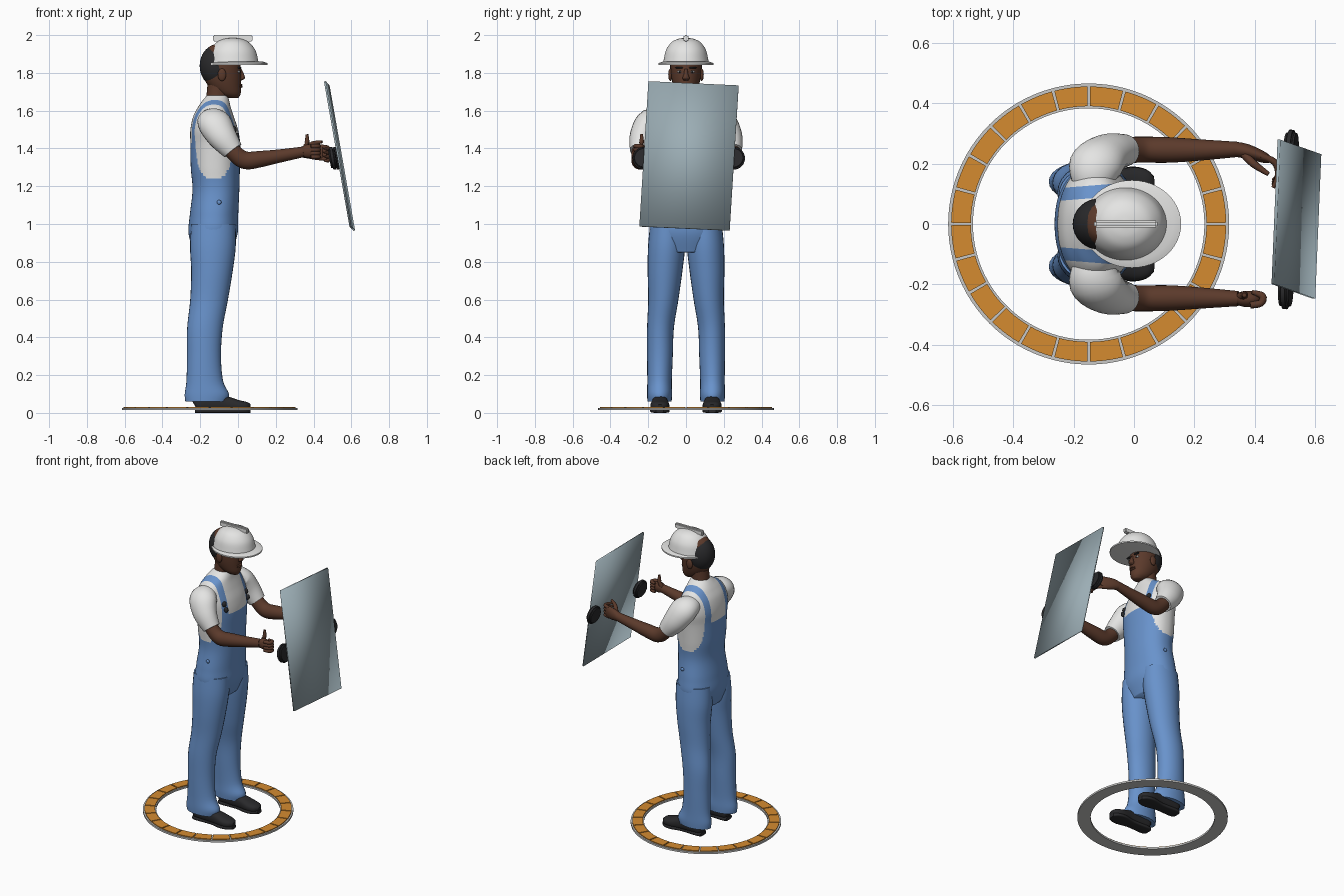
import bpy, bmesh, math
from mathutils import Vector, Matrix

if "Cube" in bpy.data.objects:
    bpy.data.objects.remove(bpy.data.objects["Cube"])


def material(name, rgb):
    m = bpy.data.materials.new(name)
    m.use_nodes = True
    m.diffuse_color = (*rgb, 1)
    m.node_tree.nodes["Principled BSDF"].inputs["Base Color"].default_value = (*rgb, 1)
    return m


BLUE = material("denim blue", (.14, .29, .6))
WHITE = material("soft white", (.78, .78, .77))
SKIN = material("brown skin", (.105, .042, .024))
BLACK = material("near black", (.022, .022, .024))
ORANGE = material("tile orange", (.66, .26, .03))
GREY = material("light grey", (.58, .58, .57))
GLASS = material("panel blue grey", (.33, .42, .46))
X, Y, Z = Vector((1, 0, 0)), Vector((0, 1, 0)), Vector((0, 0, 1))


def finish(name, bm, *mats, angle=40):
    bmesh.ops.recalc_face_normals(bm, faces=bm.faces[:])
    me = bpy.data.meshes.new(name)
    bm.to_mesh(me)
    bm.free()
    ob = bpy.data.objects.new(name, me)
    bpy.context.collection.objects.link(ob)
    for m in mats:
        me.materials.append(m)
    bpy.ops.object.select_all(action='DESELECT')
    ob.select_set(True)
    bpy.context.view_layer.objects.active = ob
    bpy.ops.object.shade_smooth_by_angle(angle=math.radians(angle))
    return ob


def spline(rows, steps):
    """Catmull-Rom interpolation of rows of numbers."""
    out = []
    for i in range(len(rows) - 1):
        a, b, c, d = (rows[max(0, min(len(rows) - 1, i + k))] for k in (-1, 0, 1, 2))
        for s in range(steps):
            t = s / steps
            out.append([.5 * (2 * q + (r - p) * t + (2 * p - 5 * q + 4 * r - w) * t * t
                        + (3 * q - p - 3 * r + w) * t ** 3) for p, q, r, w in zip(a, b, c, d)])
    return out + [list(rows[-1])]


def loft(rows, ref=Y, level=False, steps=5, segs=28, power=1.0):
    """Rows are x, y, z, radius along ref, radius across."""
    bm = bmesh.new()
    rows = spline(rows, steps)
    pts = [Vector(r[:3]) for r in rows]
    rings = []
    for i, r in enumerate(rows):
        t = Z if level else (pts[min(i + 1, len(pts) - 1)] - pts[max(i - 1, 0)]).normalized()
        u = (ref - t * ref.dot(t)).normalized()
        v = t.cross(u)
        ring = []
        for k in range(segs):
            a = math.tau * k / segs
            c, s = (math.copysign(abs(f) ** power, f) for f in (math.cos(a), math.sin(a)))
            ring.append(bm.verts.new(pts[i] + u * c * r[3] + v * s * r[4]))
        rings.append(ring)
    for p, q in zip(rings, rings[1:]):
        for k in range(segs):
            n = (k + 1) % segs
            bm.faces.new((p[k], p[n], q[n], q[k]))
    bm.faces.new(rings[0])
    bm.faces.new(rings[-1])
    return bm


def ball(name, loc, size, mat, cut=None):
    bm = bmesh.new()
    bmesh.ops.create_uvsphere(bm, u_segments=32, v_segments=18, radius=1)
    bmesh.ops.transform(bm, matrix=Matrix.Translation(loc) @ Matrix.Diagonal((*size, 1)), verts=bm.verts)
    if cut:
        edge = bmesh.ops.bisect_plane(bm, geom=bm.verts[:] + bm.edges[:] + bm.faces[:],
                                      plane_co=cut[0], plane_no=cut[1], clear_outer=True)
        bmesh.ops.holes_fill(bm, edges=[e for e in edge["geom_cut"] if isinstance(e, bmesh.types.BMEdge)])
    return finish(name, bm, mat)


def digit(name, pts, r):
    rows = [(*p, r, r) for p in pts[:-1]] + [(*pts[-1], r * .55, r * .55)]
    finish(name, loft(rows, ref=Vector((.3, .2, 1)), steps=4, segs=10), SKIN, angle=80)


# Torso: shirt with the bib and straps of the overalls cut into it
profile = [(.85, -.135, .1, .14), (.95, -.132, .13, .19), (1.05, -.127, .128, .185),
           (1.18, -.117, .124, .168), (1.3, -.12, .13, .175), (1.42, -.12, .132, .185),
           (1.5, -.126, .126, .195), (1.57, -.13, .107, .18), (1.62, -.125, .086, .145),
           (1.655, -.117, .07, .09), (1.68, -.11, .055, .055)]
bm = loft([(x, 0, z, ry, rx) for z, x, rx, ry in profile], level=True, steps=8, segs=112, power=.92)
STRAP, HALF, SLOPE, BIB = .108, .021, .08, 1.43
for side in (1, -1):
    for off in (-HALF, HALF):
        bmesh.ops.bisect_plane(bm, geom=bm.verts[:] + bm.edges[:] + bm.faces[:],
                               plane_co=(-.12, side * (STRAP + off), 0), plane_no=(-SLOPE, side, 0))
bmesh.ops.bisect_plane(bm, geom=bm.verts[:] + bm.edges[:] + bm.faces[:], plane_co=(0, 0, BIB), plane_no=Z)
for f in bm.faces:
    c = f.calc_center_median()
    centre = STRAP + SLOPE * (c.x + .12)
    drop = max(0, BIB - c.z) / (BIB - 1.21)
    bib = c.z < BIB and abs(c.y) < centre + HALF + .055 * drop ** 2.5
    strap = c.z >= BIB and abs(abs(c.y) - centre) < HALF
    f.material_index = int(c.z < 1.215 or bib or strap)
finish("shirt_and_bib", bm, WHITE, BLUE, angle=80)

for s, side in ((1, "left"), (-1, "right")):
    # Trouser legs with flared cuffs
    leg = [(1.0, -.13, .118, .098, .092), (.88, -.133, .121, .103, .098), (.75, -.138, .11, .111, .092),
           (.6, -.153, .1, .12, .08), (.45, -.175, .094, .135, .071), (.3, -.18, .09, .138, .068),
           (.17, -.176, .097, .14, .065), (.1, -.165, .117, .14, .066), (.06, -.167, .112, .14, .064)]
    finish(side + "_trouser_leg", loft([(x, s * y, z, ry, rx) for z, x, rx, y, ry in leg], level=True),
           BLUE, angle=60)
    # Shoe and sole
    shoe = [(-.23, .04, .02, .025), (-.215, .045, .036, .036), (-.15, .052, .041, .046),
            (-.07, .048, .043, .042), (.0, .037, .05, .031), (.045, .033, .04, .025), (.065, .03, .018, .014)]
    finish(side + "_shoe", loft([(x, s * .138, z, ry, rz) for x, z, ry, rz in shoe], power=.8), BLACK)
    sole = [(-.228, .03), (-.2, .04), (-.09, .037), (-.01, .052), (.04, .043), (.066, .02)]
    finish(side + "_sole", loft([(x, s * .138, .012, r, .012) for x, r in sole], power=.5), BLACK)
    # Short sleeve
    sleeve = [(-.135, .11, 1.545, .06, .055), (-.128, .19, 1.54, .088, .07),
              (-.085, .232, 1.465, .078, .066), (-.027, .245, 1.388, .056, .052)]
    finish(side + "_sleeve", loft([(x, s * y, z, a, b) for x, y, z, a, b in sleeve], ref=X), WHITE, angle=60)
    # Bare arm
    arm = [(-.07, .24, 1.44, .042, .042), (-.015, .245, 1.372, .043, .044), (.04, .246, 1.337, .043, .047),
           (.12, .245, 1.344, .042, .043), (.22, .245, 1.36, .035, .035), (.345, .247, 1.382, .025, .028)]
    finish(side + "_arm", loft([(x, s * y, z, a, b) for x, y, z, a, b in arm]), SKIN, angle=60)
    # Strap buckle, side button and ear
    for z, r in ((1.5, .017), (1.465, .012)):
        ball(side + "_buckle", (-.022 + (1.5 - z) * .4, s * .116, z), (.014, r, .018), BLACK)
    ball(side + "_side_button", (-.1, s * .182, 1.115), (.012, .008, .012), BLUE)
    ball(side + "_ear", (-.085, s * .083, 1.79), (.022, .011, .033), SKIN)
    # Eye and brow
    ball(side + "_eye", (.003, s * .033, 1.806), (.009, .014, .006), WHITE)
    ball(side + "_pupil", (.009, s * .033, 1.806), (.005, .006, .006), BLACK)
    ball(side + "_brow", (.009, s * .035, 1.827), (.01, .022, .005), BLACK)

# Right hand: loose fist with the thumb up
ball("right_palm", (.375, -.248, 1.385), (.046, .027, .036), SKIN)
for i in range(4):
    z = 1.412 - i * .019
    digit("right_finger", [(.385, -.268, z), (.42, -.262, z), (.425, -.238, z), (.39, -.225, z)], .012)
digit("right_thumb", [(.35, -.24, 1.395), (.365, -.235, 1.43), (.365, -.235, 1.475)], .013)

# Left hand: reaching inward for the grip
finish("left_palm", loft([(.33, .248, 1.38, .025, .027), (.375, .24, 1.383, .024, .037),
                          (.43, .22, 1.38, .018, .042), (.45, .21, 1.38, .01, .034)]), SKIN, angle=80)
for i in range(4):
    z = 1.412 - i * .021
    digit("left_finger", [(.42, .225, z), (.465, .205, z - .005), (.478, .165, z - .012),
                          (.46, .12 + i * .008, z - .015)], .011)
digit("left_thumb", [(.36, .235, 1.395), (.395, .2, 1.425), (.445, .165, 1.435)], .013)

# Neck and head
finish("neck", loft([(-.125, 0, 1.6, .066, .066), (-.112, 0, 1.66, .056, .058),
                     (-.1, 0, 1.76, .056, .06)], level=True), SKIN)
head = [(1.668, -.03, .032, .026), (1.69, -.05, .064, .05), (1.73, -.07, .086, .067), (1.78, -.083, .1, .078),
        (1.84, -.086, .1, .082), (1.9, -.085, .093, .077), (1.94, -.085, .065, .055), (1.955, -.085, .02, .02)]
finish("head", loft([(x, 0, z, ry, rx) for z, x, rx, ry in head], level=True), SKIN, angle=70)
finish("nose", loft([(.006, 0, 1.82, .009, .012), (.018, 0, 1.795, .011, .013),
                     (.021, 0, 1.772, .019, .015), (.012, 0, 1.76, .012, .008)], level=True), SKIN, angle=80)
for z in (1.736, 1.727):
    ball("lip", (.009, 0, z), (.016, .024, .007), SKIN)
ball("hair", (-.11, 0, 1.838), (.093, .086, .112), BLACK, cut=((-.1, 0, 1.83), (1, 0, .25)))

# Hard hat: dome, brim and crest
dome = [(1.845, .137, .122), (1.87, .134, .118), (1.92, .12, .106), (1.96, .088, .079),
        (1.979, .05, .045), (1.985, .01, .01)]
finish("helmet_dome", loft([(-.028, 0, z, b, a) for z, a, b in dome], level=True, segs=48), WHITE)
brim = [(1.842, .15, .133), (1.843, .163, .145), (1.852, .163, .145), (1.86, .138, .122)]
finish("helmet_brim", loft([(-.007, 0, z, b, a) for z, a, b in brim], level=True, steps=1, segs=48), WHITE)
bm = bmesh.new()
bmesh.ops.create_cube(bm, size=1, matrix=Matrix.Translation((-.027, 0, 1.983)) @ Matrix.Diagonal((.21, .024, .034, 1)))
bmesh.ops.bevel(bm, geom=bm.edges[:], offset=.006, segments=2, affect='EDGES')
finish("helmet_crest", bm, WHITE)

# Tilted panel
bm = bmesh.new()
centre = Vector((.5375, .016, 1.36))
across, down = Vector((.01, .239, -.011)), Vector((.0675, -.024, -.384))
bm.faces.new([bm.verts.new(centre + across * a + down * d) for a, d in ((-1, -1), (1, -1), (1, 1), (-1, 1))])
panel = finish("panel", bm, GLASS)
solid = panel.modifiers.new("thickness", 'SOLIDIFY')
solid.thickness, solid.offset = .01, 0

# Round grips behind the panel edges
turn = across.cross(down).to_track_quat('Z', 'Y').to_matrix().to_4x4()
for name, loc in (("left_grip", (.52, .252, 1.348)), ("right_grip", (.502, -.222, 1.348))):
    bm = bmesh.new()
    bmesh.ops.create_cone(bm, cap_ends=True, segments=32, radius1=.06, radius2=.06, depth=.034,
                          matrix=Matrix.Translation(loc) @ turn)
    rims = [e for e in bm.edges if any(len(f.verts) > 4 for f in e.link_faces)]
    bmesh.ops.bevel(bm, geom=rims, offset=.01, segments=3, affect='EDGES')
    finish(name, bm, BLACK)


# Floor ring with a row of tiles
def arc(bm, inner, outer, low, high, start, end, steps):
    rows = []
    for k in range(steps + 1):
        a = start + (end - start) * k / steps
        rows.append([bm.verts.new((-.15 + r * math.cos(a), r * math.sin(a), z))
                     for r, z in ((inner, low), (outer, low), (outer, high), (inner, high))])
    for p, q in zip(rows, rows[1:]):
        for k in range(4):
            bm.faces.new((p[k], p[k - 1], q[k - 1], q[k]))
    bm.faces.new(rows[0])
    bm.faces.new(rows[-1])


bm = bmesh.new()
arc(bm, .383, .465, .014, .026, 0, math.tau, 96)
caps = [f for f in bm.faces if abs(f.normal.z) < .01 and abs(f.calc_center_median().y) < 1e-4]
bmesh.ops.delete(bm, geom=caps, context='FACES_ONLY')
bmesh.ops.remove_doubles(bm, verts=bm.verts, dist=1e-5)
finish("floor_ring", bm, GREY)
bm = bmesh.new()
TILES = 24
for i in range(TILES):
    step = math.tau / TILES
    arc(bm, .39, .455, .024, .032, (i + .035) * step, (i + .965) * step, 5)
finish("floor_tiles", bm, ORANGE)
